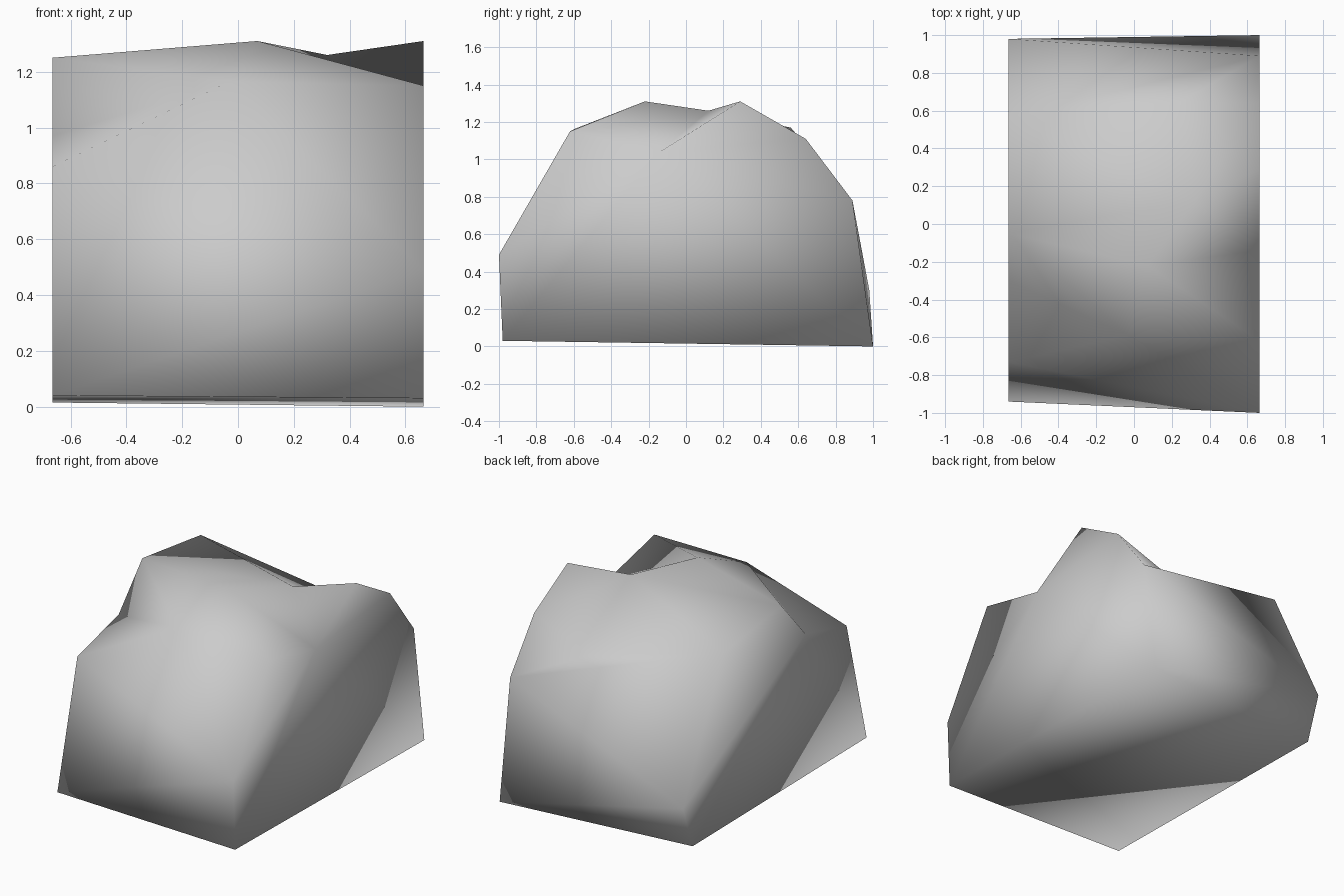
import bpy
import bmesh

cube = bpy.data.objects.get("Cube")
if cube:
    bpy.data.objects.remove(cube, do_unlink=True)

HALF_WIDTH = 0.665


def make_material(name, colour):
    mat = bpy.data.materials.new(name)
    mat.use_nodes = True
    mat.diffuse_color = colour
    bsdf = next(n for n in mat.node_tree.nodes if n.type == "BSDF_PRINCIPLED")
    bsdf.inputs["Base Color"].default_value = colour
    bsdf.inputs["Roughness"].default_value = 0.9
    return mat


# Outline of the right-hand end of the boulder, as (y, z)
east = {
    "east_front_foot": (-0.98, 0.03),
    "east_front_belly": (-1.0, 0.49),
    "east_brow": (-0.62, 1.15),
    "east_notch": (-0.14, 1.04),
    "east_peak": (0.29, 1.31),
    "east_shoulder": (0.64, 1.11),
    "east_back": (0.89, 0.78),
    "east_back_foot": (1.0, 0.0),
}

# Outline of the opposite end
west = {
    "west_front_foot": (-0.94, 0.04),
    "west_brow": (-0.73, 0.86),
    "west_notch": (-0.30, 0.97),
    "west_peak": (-0.05, 1.25),
    "west_shoulder": (0.56, 1.17),
    "west_back": (0.98, 0.30),
    "west_back_foot": (0.88, 0.015),
}

# Points on the crown between the two ends
crown = {
    "ledge": (-0.03, -0.59, 1.165),
    "summit": (0.07, -0.22, 1.31),
    "saddle": (0.32, 0.12, 1.26),
    "hollow": (0.25, 0.65, 0.95),
}

# Facets running from one end to the other
facets = [
    # underside
    "east_front_foot west_front_foot west_back_foot east_back_foot",
    # front
    "east_front_foot east_front_belly west_brow west_front_foot",
    "east_front_belly east_brow ledge",
    "east_front_belly ledge west_brow",
    # ledge and summit
    "ledge west_notch west_brow",
    "ledge summit west_peak",
    "ledge west_peak west_notch",
    "ledge east_brow summit",
    "summit saddle west_peak",
    "summit east_brow east_notch",
    "summit east_notch saddle",
    "saddle east_notch east_peak",
    # back slope
    "saddle east_peak east_shoulder",
    "saddle east_shoulder hollow",
    "saddle hollow west_shoulder",
    "saddle west_shoulder west_peak",
    "hollow east_shoulder east_back",
    "hollow east_back west_shoulder",
    "west_shoulder east_back west_back",
    "east_back east_back_foot west_back",
    "west_back east_back_foot west_back_foot",
]

bm = bmesh.new()
points = {name: bm.verts.new((HALF_WIDTH, y, z)) for name, (y, z) in east.items()}
points.update({name: bm.verts.new((-HALF_WIDTH, y, z)) for name, (y, z) in west.items()})
points.update({name: bm.verts.new(co) for name, co in crown.items()})

for facet in facets:
    bm.faces.new([points[name] for name in facet.split()])

# End caps
for outline in (east, west):
    bm.faces.new([points[name] for name in outline])

bmesh.ops.recalc_face_normals(bm, faces=bm.faces)
bmesh.ops.triangulate(bm, faces=bm.faces)
for face in bm.faces:
    face.smooth = True

mesh = bpy.data.meshes.new("boulder")
bm.to_mesh(mesh)
bm.free()
mesh.materials.append(make_material("stone grey", (0.6, 0.6, 0.6, 1.0)))
boulder = bpy.data.objects.new("boulder", mesh)
bpy.context.collection.objects.link(boulder)
